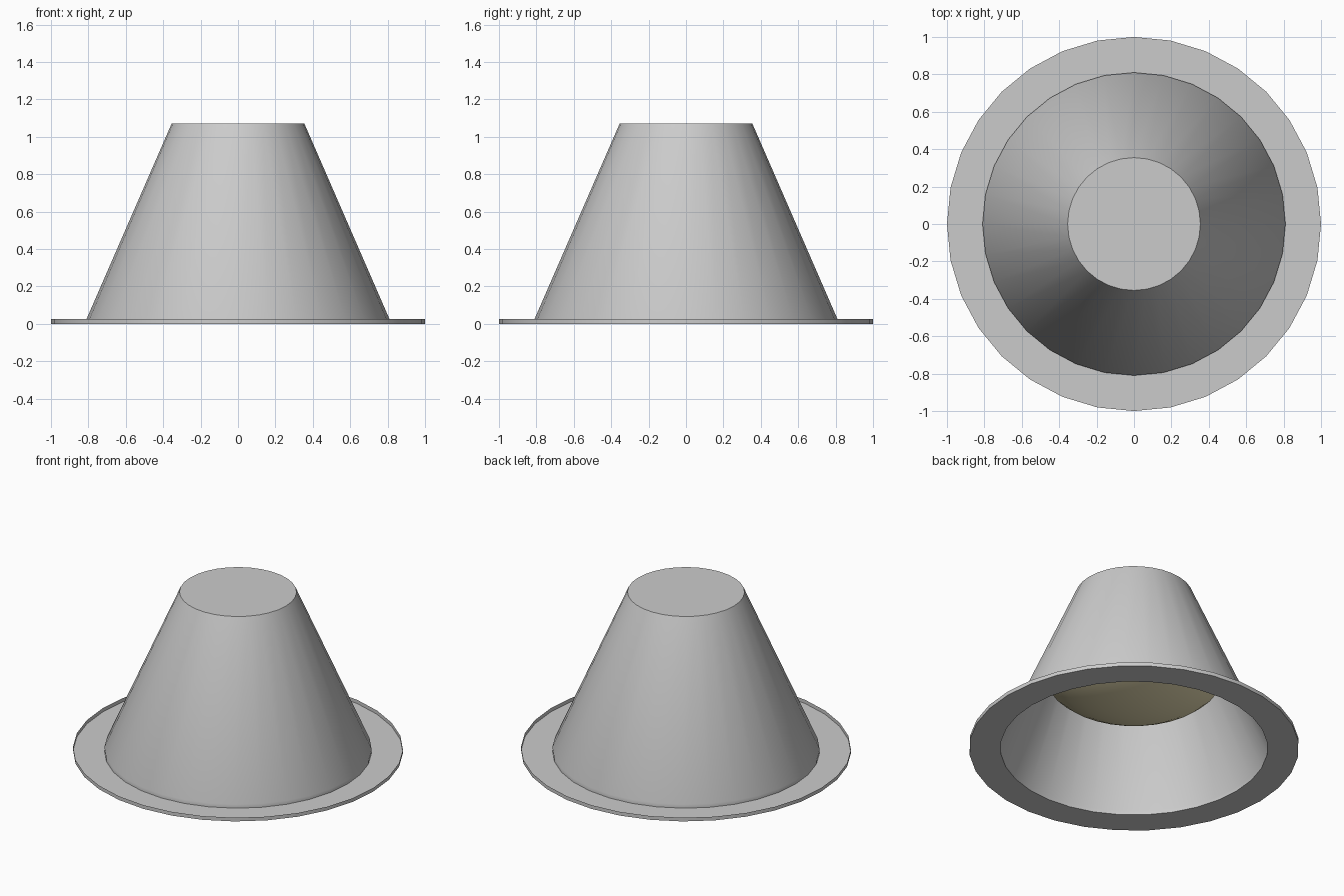
import bpy, bmesh, math

if "Cube" in bpy.data.objects:
    bpy.data.objects.remove(bpy.data.objects["Cube"])

SIDES = 32


def lathe(name, profile, smooth_angle=30):
    """Revolve an (r, z) profile around z; r = 0 ends close at a pole."""
    bm = bmesh.new()
    verts = [bm.verts.new((r, 0, z)) for r, z in profile]
    edges = [bm.edges.new(pair) for pair in zip(verts, verts[1:])]
    bmesh.ops.spin(bm, geom=verts + edges, axis=(0, 0, 1), cent=(0, 0, 0),
                   angle=math.tau, steps=SIDES, use_duplicate=False)
    bmesh.ops.remove_doubles(bm, verts=bm.verts, dist=1e-4)
    bmesh.ops.recalc_face_normals(bm, faces=bm.faces)
    # The open shells must face outwards/upwards from their axis
    mesh = bpy.data.meshes.new(name)
    bm.to_mesh(mesh)
    bm.free()
    obj = bpy.data.objects.new(name, mesh)
    bpy.context.collection.objects.link(obj)
    bpy.ops.object.select_all(action='DESELECT')
    obj.select_set(True)
    bpy.context.view_layer.objects.active = obj
    bpy.ops.object.shade_smooth_by_angle(angle=math.radians(smooth_angle))
    return obj


# Thin sheet shade: raised outer lip, flat flange, short collar, cone, flat top
lathe("shade", [(1.0, 0.025), (1.0, 0.0), (0.81, 0.0), (0.81, 0.025),
                (0.355, 1.07), (0.0, 1.07)])

# Shallow domed light diffuser set inside the cone
rim_r, rim_z, depth = 0.565, 0.57, 0.26
steps = 8
dome = [(rim_r * math.cos(a), rim_z - depth * math.sin(a))
        for a in (math.pi / 2 * i / steps for i in range(steps))]
diffuser = lathe("diffuser", dome + [(0.0, rim_z - depth)], 60)
glow = bpy.data.materials.new("warm_glass")
glow.diffuse_color = (0.8, 0.72, 0.45, 1)
glow.use_nodes = True
glow.node_tree.nodes["Principled BSDF"].inputs["Base Color"].default_value = glow.diffuse_color
diffuser.data.materials.append(glow)
